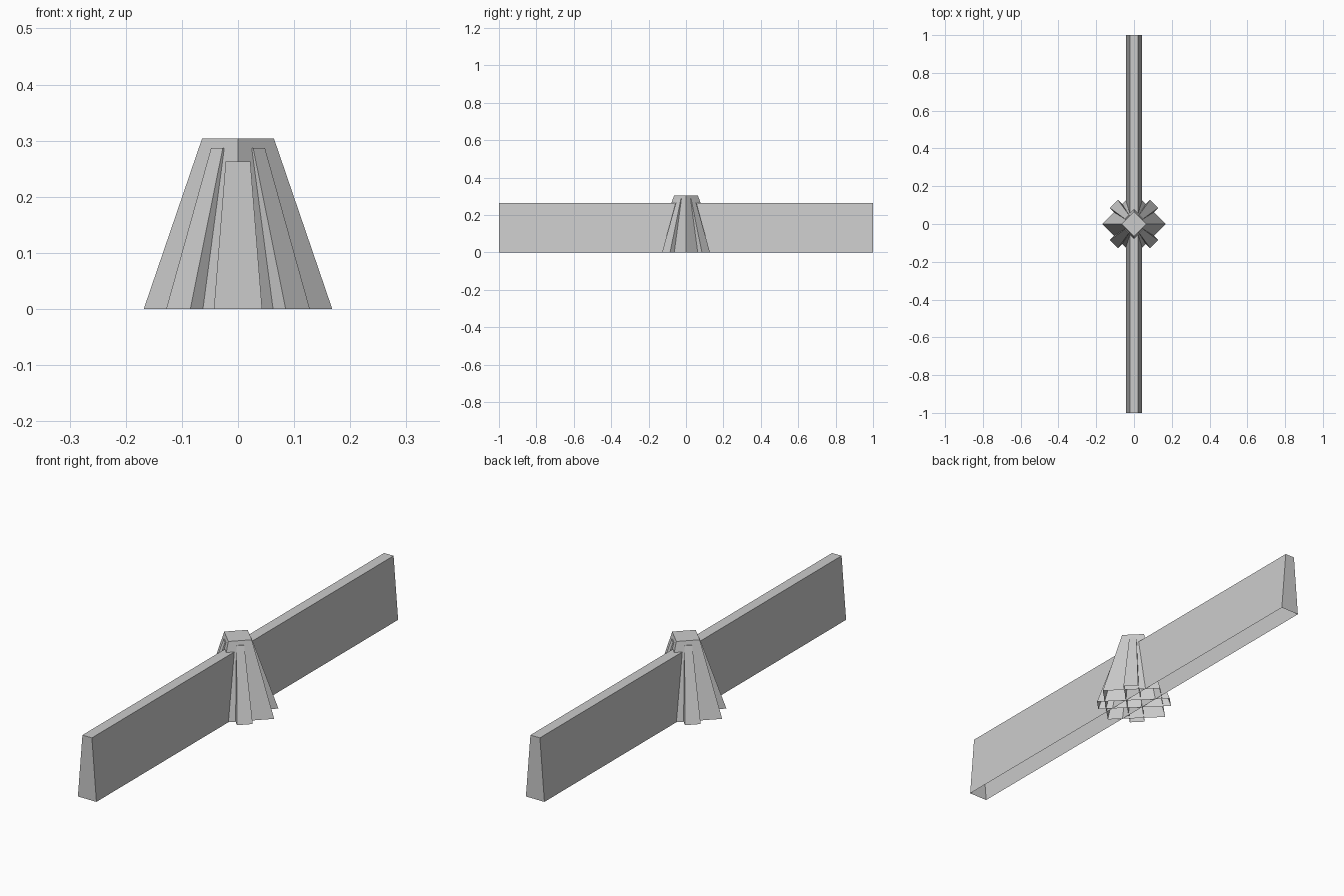
import bpy
import math

if "Cube" in bpy.data.objects:
    bpy.data.objects.remove(bpy.data.objects["Cube"])


def tapered_block(name, base, top, height, angle=0.0):
    """Hollow block, open underneath; base and top are (half x, half y)."""
    corners = [(-1, -1), (1, -1), (1, 1), (-1, 1)]
    verts = [(sx * base[0], sy * base[1], 0) for sx, sy in corners]
    verts += [(sx * top[0], sy * top[1], height) for sx, sy in corners]
    faces = [(i, (i + 1) % 4, (i + 1) % 4 + 4, i + 4) for i in range(4)]
    faces.append((4, 5, 6, 7))
    mesh = bpy.data.meshes.new(name)
    mesh.from_pydata(verts, [], faces)
    obj = bpy.data.objects.new(name, mesh)
    obj.rotation_euler.z = angle
    bpy.context.collection.objects.link(obj)
    return obj


# Long wall running front to back
tapered_block("wall", (0.043, 1.0), (0.022, 1.0), 0.263)

# Central pillar, turned so its corners face the axes
r = math.sqrt(0.5)
tapered_block("pillar", (0.168 * r, 0.168 * r), (0.064 * r, 0.064 * r),
              0.304, math.pi / 4)

# Two diagonal buttresses crossing through the pillar
for i, angle in enumerate((math.pi / 4, -math.pi / 4)):
    tapered_block(f"buttress_{i + 1}", (0.1506, 0.0304), (0.053, 0.0148),
                  0.287, angle)
